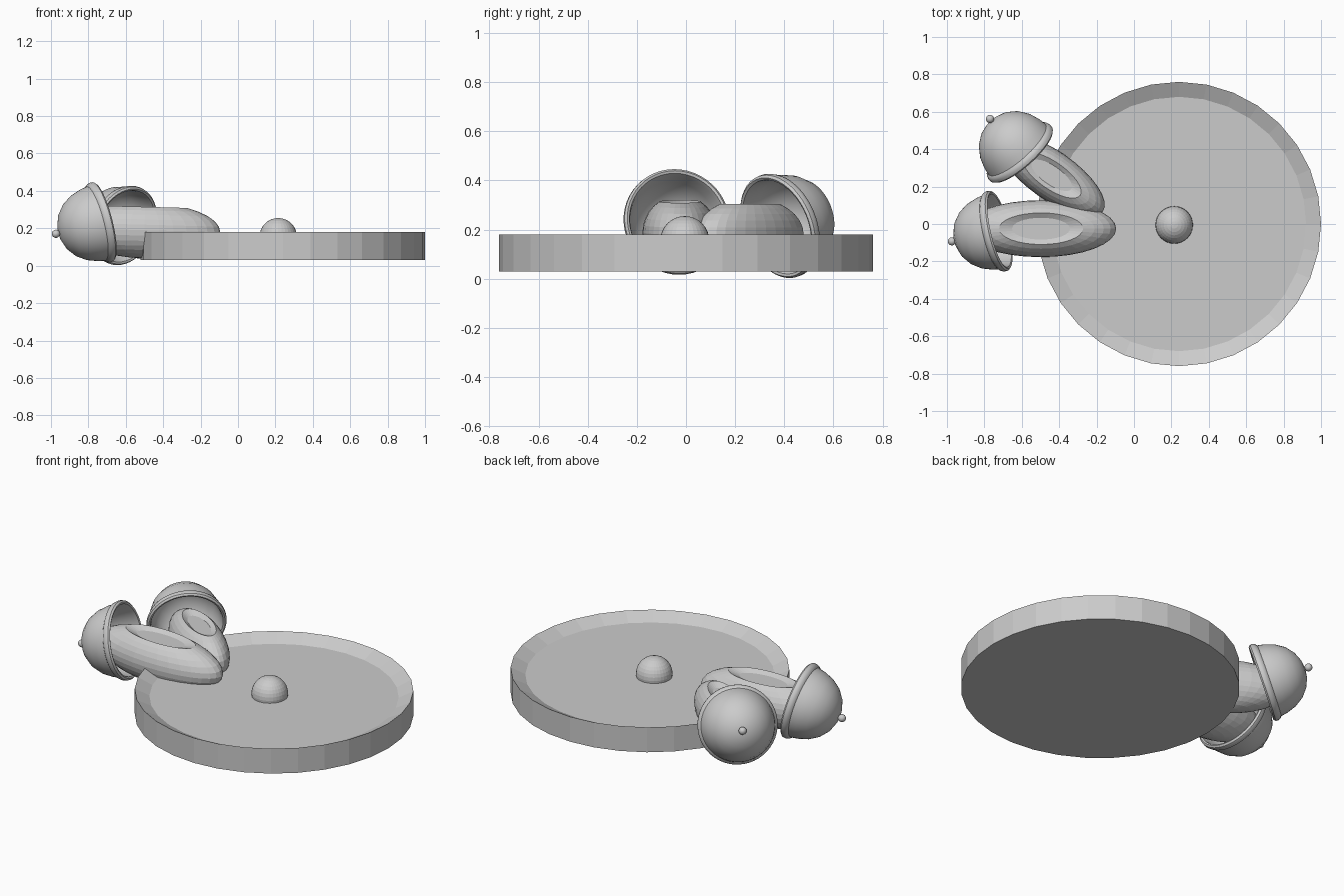
import bpy, bmesh, math
from mathutils import Vector, Matrix

if "Cube" in bpy.data.objects:
    bpy.data.objects.remove(bpy.data.objects["Cube"])

grey = bpy.data.materials.new("plain grey")
grey.diffuse_color = (0.6, 0.6, 0.6, 1)
grey.use_nodes = True
grey.node_tree.nodes["Principled BSDF"].inputs["Base Color"].default_value = grey.diffuse_color


def lathe(name, profile, sides, matrix, smooth=False):
    """Revolve (radius, height) points about z, then place with matrix."""
    bm = bmesh.new()
    rings = []
    for r, z in profile:
        if r < 1e-6:
            rings.append([bm.verts.new((0, 0, z))])
        else:
            rings.append([bm.verts.new((r * math.cos(2 * math.pi * i / sides),
                                        r * math.sin(2 * math.pi * i / sides), z))
                          for i in range(sides)])
    for a, b in zip(rings, rings[1:]):
        for i in range(sides):
            j = (i + 1) % sides
            if len(a) == 1:
                bm.faces.new((a[0], b[j], b[i]))
            elif len(b) == 1:
                bm.faces.new((a[i], a[j], b[0]))
            else:
                bm.faces.new((a[i], a[j], b[j], b[i]))
    bm.transform(matrix)
    bmesh.ops.recalc_face_normals(bm, faces=bm.faces)
    mesh = bpy.data.meshes.new(name)
    bm.to_mesh(mesh)
    bm.free()
    mesh.materials.append(grey)
    obj = bpy.data.objects.new(name, mesh)
    bpy.context.collection.objects.link(obj)
    if smooth:
        bpy.ops.object.select_all(action='DESELECT')
        obj.select_set(True)
        bpy.context.view_layer.objects.active = obj
        bpy.ops.object.shade_smooth_by_angle(angle=math.radians(40))
    return obj


def arc(start, end, steps, r=1.0):
    """Sphere profile between two latitudes in degrees."""
    angles = [math.radians(start + (end - start) * i / steps) for i in range(steps + 1)]
    return [(max(0.0, r * math.cos(a)) if abs(math.cos(a)) > 1e-6 else 0.0,
             r * math.sin(a)) for a in angles]


# Shallow round tray with a sloping rim
lathe("tray", [(0, 0.03), (0.76, 0.03), (0.76, 0.18), (0.68, 0.14), (0, 0.14)],
      32, Matrix.Translation((0.24, 0, 0)))

# Small knob in the middle of the tray
lathe("knob", arc(-90, 90, 16, 0.1), 32, Matrix.Translation((0.215, -0.005, 0.155)))

# Nut bodies: stretched spheres with a dished top
nut_profile = arc(-90, 56.25, 13) + [(0.383, 0.72), (0, 0.72)]


def nut(name, centre, size, turn, tilt):
    m = (Matrix.Translation(centre) @ Matrix.Rotation(math.radians(turn), 4, 'Z')
         @ Matrix.Rotation(math.radians(tilt), 4, 'Y') @ Matrix.Diagonal((*size, 1)))
    lathe(name, nut_profile, 32, m)


nut("front_nut", (-0.50, -0.025, 0.19), (0.405, 0.152, 0.15), 0, 1.5)
nut("back_nut", (-0.44, 0.26, 0.18), (0.335, 0.13, 0.15), -35, 0)

# Hollow caps with a rolled lip and a stem bead; z runs from rim to crown
cap_profile = [(0, 0.25), (0.05, 0.243), (0.1, 0.222), (0.145, 0.185), (0.178, 0.135),
               (0.197, 0.08), (0.204, 0.042), (0.214, 0.035), (0.22, 0.02),
               (0.219, 0.005), (0.21, -0.004), (0.2, 0.0), (0.193, 0.02),
               (0.182, 0.075), (0.163, 0.13), (0.13, 0.175), (0.09, 0.205),
               (0.045, 0.224), (0, 0.23)]


def cap(name, rim_centre, axis):
    m = Matrix.Translation(rim_centre) @ Vector(axis).to_track_quat('Z', 'Y').to_matrix().to_4x4()
    lathe(name, cap_profile, 48, m, smooth=True)
    lathe(name + "_stem", arc(-90, 90, 10, 0.022), 16,
          m @ Matrix.Translation((0, 0, 0.268)), smooth=True)


cap("front_cap", (-0.72, -0.035, 0.235), (-0.945, -0.215, -0.24))
cap("back_cap", (-0.60, 0.37, 0.211), (-0.63, 0.71, 0.29))
